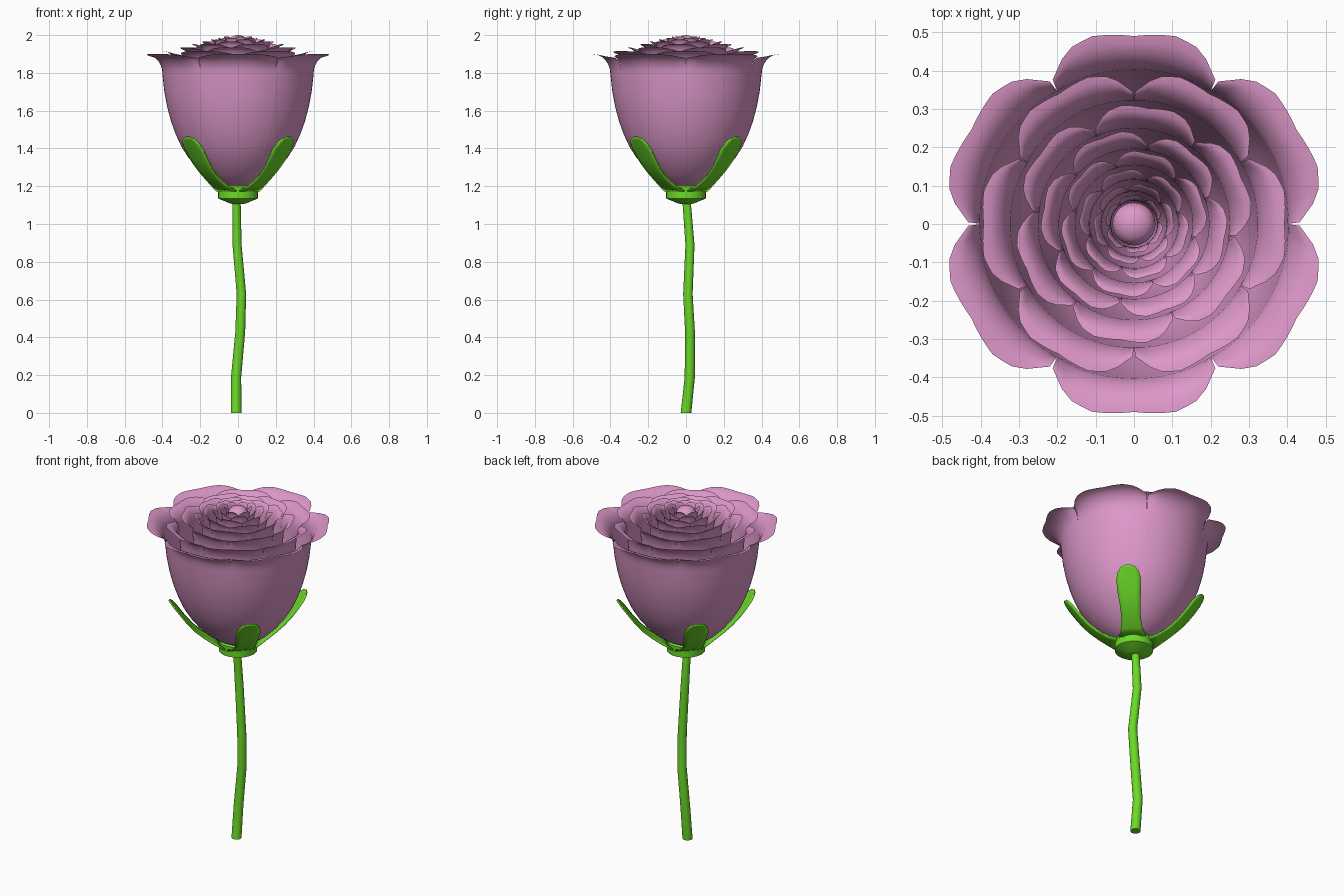
import bpy
from math import sin, cos, pi, radians

if "Cube" in bpy.data.objects:
    bpy.data.objects.remove(bpy.data.objects["Cube"])


def material(name, rgb):
    m = bpy.data.materials.new(name)
    m.diffuse_color = (*rgb, 1)
    m.use_nodes = True
    m.node_tree.nodes["Principled BSDF"].inputs["Base Color"].default_value = m.diffuse_color
    return m


PINK = material("petal_pink", (0.72, 0.31, 0.58))
GREEN = material("stem_green", (0.15, 0.70, 0.02))


def interp(table, x):
    """Piecewise linear lookup in a list of (x, y) pairs."""
    for (x0, y0), (x1, y1) in zip(table, table[1:]):
        if x <= x1:
            return y0 + (y1 - y0) * (x - x0) / (x1 - x0)
    return table[-1][1]


def make_object(name, grids, mat, wrap=False, caps=False, angle=40):
    """Skin one or more grids (lists of rows of points) into a mesh."""
    verts, faces = [], []
    for rows in grids:
        base, n = len(verts), len(rows[0])
        verts += [p for row in rows for p in row]
        for i in range(len(rows) - 1):
            for j in range(n if wrap else n - 1):
                k = (j + 1) % n
                a, b = base + i * n, base + (i + 1) * n
                faces.append((a + j, a + k, b + k, b + j))
        if caps:
            faces.append(tuple(range(base + n - 1, base - 1, -1)))
            faces.append(tuple(range(len(verts) - n, len(verts))))
    me = bpy.data.meshes.new(name)
    me.from_pydata(verts, [], faces)
    me.materials.append(mat)
    ob = bpy.data.objects.new(name, me)
    bpy.context.collection.objects.link(ob)
    bpy.context.view_layer.objects.active = ob
    for o in bpy.context.selected_objects:
        o.select_set(False)
    ob.select_set(True)
    bpy.ops.object.shade_smooth_by_angle(angle=radians(angle))
    return ob


def turn(x, y, z, a):
    """Rotate a point whose outward direction is +y so it faces angle a."""
    a -= pi / 2
    return (x * cos(a) - y * sin(a), x * sin(a) + y * cos(a), z)


# Petals: 60 degree sectors of a cup profile with a curled lip
CUP = [(0.03, 1.185), (0.09, 1.20), (0.135, 1.225), (0.18, 1.26), (0.225, 1.305),
       (0.265, 1.355), (0.30, 1.41), (0.33, 1.475), (0.355, 1.545),
       (0.375, 1.62), (0.39, 1.70), (0.40, 1.79)]
LIP = [(0, 0.09), (0.5, 0.103), (0.75, 0.092), (0.9, 0.068), (1, 0.03)]
Z0, ZLIP, ZTOP = 1.185, 1.79, 1.90
COLS = 16


def petal(scale, top, angle):
    rows = []
    us = [2 * j / COLS - 1 for j in range(COLS + 1)]
    zs = (top - Z0) / (ZTOP - Z0)

    def place(x, y, z):
        return turn(x * scale, y * scale, Z0 + (z - Z0) * zs, angle)

    for r, z in CUP:
        rows.append([place(r * sin(u * pi / 6), r * cos(u * pi / 6), z) for u in us])
    for i in range(1, 7):
        t = i / 6 * pi / 2
        row = []
        for u in us:
            out = interp(LIP, abs(u)) * (1 - cos(t))
            up = (ZTOP - 0.02 * u ** 4 - ZLIP) * sin(t)
            x = 0.4 * sin(u * pi / 6) * (1 + 0.06 * (1 - cos(t)))
            row.append(place(x, 0.4 * cos(u * pi / 6) + out, ZLIP + up))
        rows.append(row)
    return rows


RINGS = [(1.0, 1.90, 30), (0.80, 1.915, 0), (0.62, 1.935, 23), (0.485, 1.953, 50),
         (0.38, 1.966, 18), (0.285, 1.977, 45), (0.21, 1.986, 10), (0.15, 1.993, 38)]
for n, (scale, top, start) in enumerate(RINGS, 1):
    make_object(f"petal_ring_{n}",
                [petal(scale, top, radians(start + 60 * k)) for k in range(6)],
                PINK, angle=60)


def circle(r, z, n, cx=0, cy=0):
    return [(cx + r * cos(2 * pi * k / n), cy + r * sin(2 * pi * k / n), z)
            for k in range(n)]


# Closed bud in the heart of the flower
make_object("bud_centre", [[circle(r, z, 24) for r, z in
            [(0.02, 1.25), (0.05, 1.6), (0.056, 1.95), (0.05, 1.978),
             (0.035, 1.991), (0.018, 1.998), (0.004, 2.0)]]],
            PINK, wrap=True, caps=True)

# Collar under the flower
make_object("collar", [[circle(r, z, 32) for r, z in
            [(0.025, 1.105), (0.045, 1.11), (0.105, 1.135), (0.105, 1.195),
             (0.09, 1.21), (0.03, 1.21)]]],
            GREEN, wrap=True, caps=True)

# Gently wavering stem: x, y, z, radius
PATH = [(-0.01, 0.0, 0, 0.028), (-0.01, 0.02, 0.19, 0.027), (0.012, 0.021, 0.43, 0.026),
        (0.018, 0.01, 0.63, 0.025), (-0.005, 0.021, 0.89, 0.024), (-0.008, 0.003, 1.12, 0.022)]
make_object("stem", [[circle(r, z, 16, x, y) for x, y, z, r in PATH]],
            GREEN, wrap=True, caps=True)

# Four sepals hugging the cup: radius, height, half width
SEPAL = [(0.095, 1.175, 0.075), (0.14, 1.20, 0.058), (0.20, 1.243, 0.052), (0.25, 1.288, 0.056),
         (0.295, 1.34, 0.064), (0.335, 1.395, 0.068), (0.36, 1.43, 0.058),
         (0.373, 1.45, 0.040), (0.38, 1.46, 0.015)]


def sepal(angle):
    return [[turn(w * u, r - 1.6 * (w * u) ** 2, z, angle)
             for u in (-1, -0.6, -0.2, 0.2, 0.6, 1)] for r, z, w in SEPAL]


sepals = make_object("sepals", [sepal(radians(45 + 90 * k)) for k in range(4)], GREEN)
mod = sepals.modifiers.new("thickness", "SOLIDIFY")
mod.thickness = 0.008
mod.offset = 0
